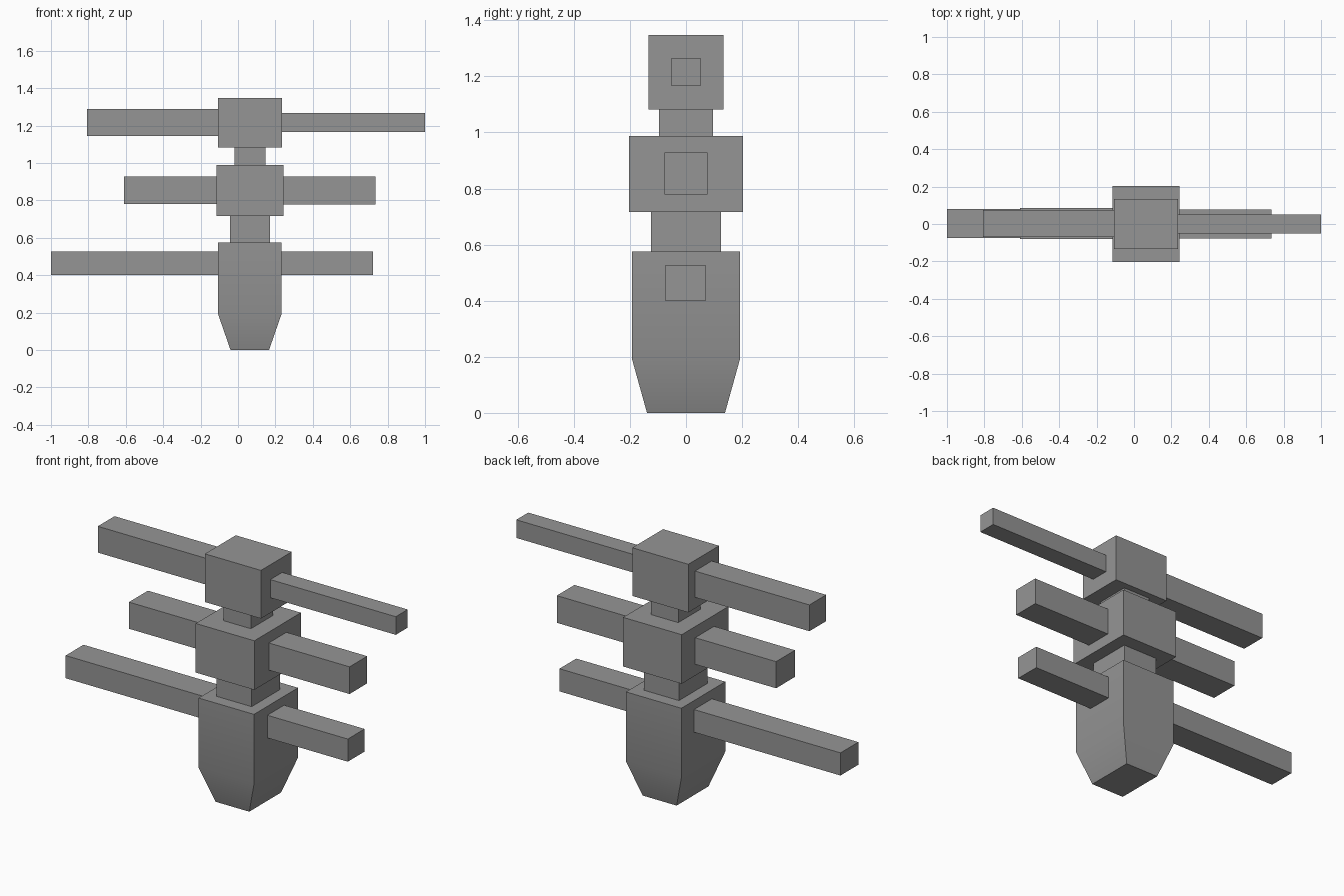
import bpy
import bmesh
import math

cube = bpy.data.objects.get("Cube")
if cube:
    bpy.data.objects.remove(cube, do_unlink=True)

grey = bpy.data.materials.new("plain grey")
colour = (0.3, 0.3, 0.3, 1)
grey.diffuse_color = colour
grey.use_nodes = True
grey.node_tree.nodes["Principled BSDF"].inputs["Base Color"].default_value = colour

AXIS_X = 0.063  # centre line of the stacked column


def loft(name, sections):
    """Rectangular block through (z, half width, half depth) sections."""
    bm = bmesh.new()
    rings = [[bm.verts.new((AXIS_X + sx * w, sy * d, z))
              for sx, sy in ((-1, -1), (1, -1), (1, 1), (-1, 1))]
             for z, w, d in sections]
    for low, high in zip(rings, rings[1:]):
        for i in range(4):
            j = (i + 1) % 4
            bm.faces.new((low[i], low[j], high[j], high[i]))
    bm.faces.new(rings[0][::-1])
    bm.faces.new(rings[-1])
    mesh = bpy.data.meshes.new(name)
    bm.to_mesh(mesh)
    bm.free()
    mesh.materials.append(grey)
    obj = bpy.data.objects.new(name, mesh)
    bpy.context.collection.objects.link(obj)
    return obj


def beam(name, x0, x1, y, z, depth, height):
    """Square bar lying along x."""
    bpy.ops.mesh.primitive_cube_add(size=1, location=((x0 + x1) / 2, y, z))
    obj = bpy.context.object
    obj.name = name
    obj.scale = (abs(x1 - x0), depth, height)
    bpy.ops.object.transform_apply(location=False, rotation=False, scale=True)
    obj.data.materials.append(grey)


# Column: tapered base, necks and blocks
base = loft("tapered_base", [(0, 0.103, 0.139), (0.19, 0.169, 0.192), (0.575, 0.169, 0.192)])
loft("lower_neck", [(0.575, 0.107, 0.124), (0.717, 0.107, 0.124)])
loft("middle_block", [(0.717, 0.179, 0.203), (0.988, 0.179, 0.203)])
loft("upper_neck", [(0.988, 0.083, 0.096), (1.082, 0.083, 0.096)])
loft("top_block", [(1.082, 0.171, 0.134), (1.348, 0.171, 0.134)])

# Soft shading across the taper, sharp corners elsewhere
bpy.ops.object.select_all(action="DESELECT")
base.select_set(True)
bpy.context.view_layer.objects.active = base
bpy.ops.object.shade_smooth_by_angle(angle=math.radians(30))

# Beams on the right (-x) and left (+x) of each block
beam("right_lower_beam", -1.0, -0.105, 0.003, 0.463, 0.156, 0.125)
beam("right_middle_beam", -0.61, -0.115, 0.003, 0.853, 0.165, 0.147)
beam("right_top_beam", -0.807, -0.105, 0.003, 1.216, 0.146, 0.145)
beam("left_lower_beam", 0.23, 0.723, -0.002, 0.463, 0.146, 0.125)
beam("left_middle_beam", 0.24, 0.735, 0, 0.853, 0.154, 0.15)
beam("left_top_beam", 0.232, 1.0, 0, 1.216, 0.104, 0.1)
